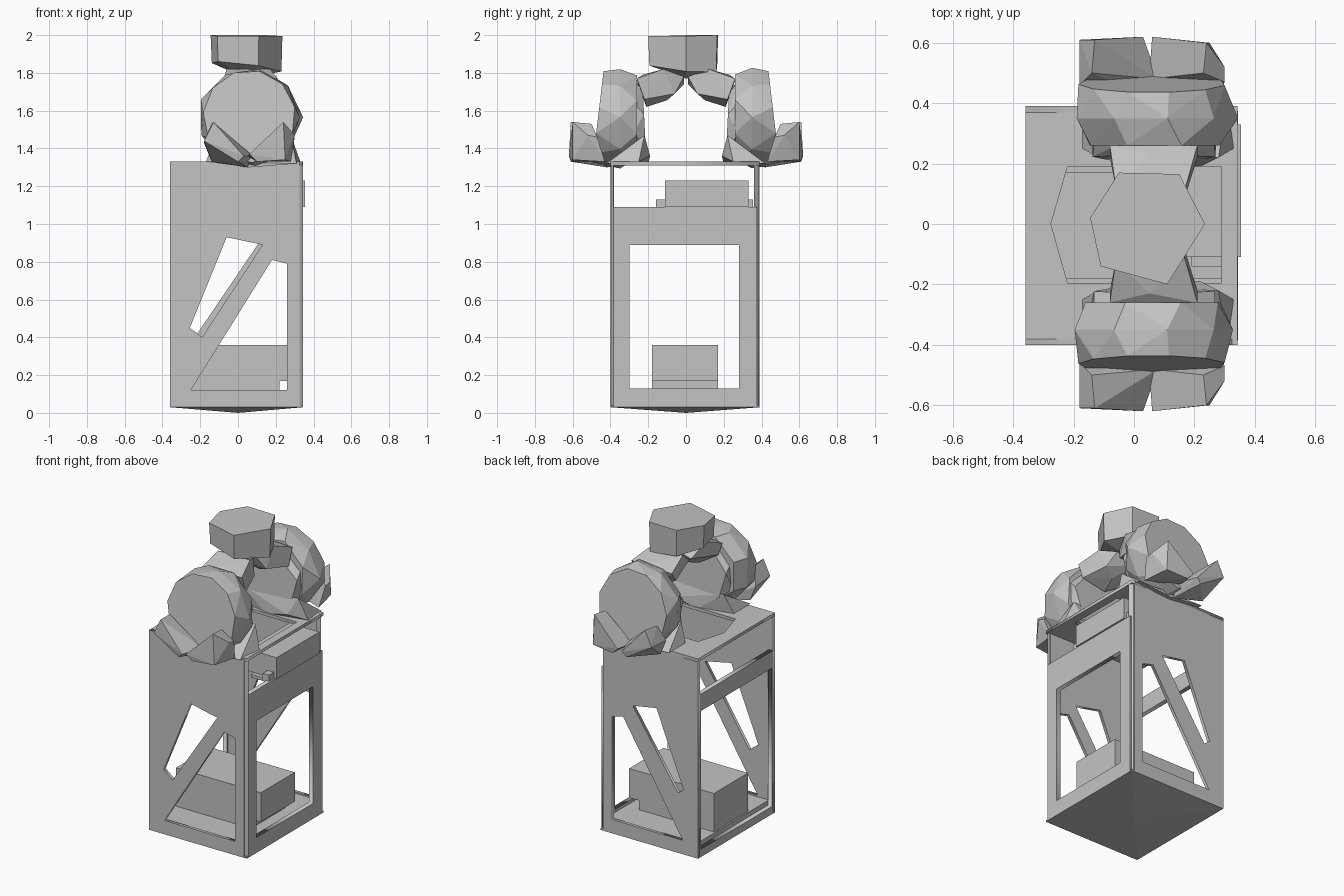
import bpy, bmesh, math, random

random.seed(4)
if "Cube" in bpy.data.objects:
    bpy.data.objects.remove(bpy.data.objects["Cube"])

grey = bpy.data.materials.new("plain grey")
grey.use_nodes = True
grey.diffuse_color = (0.55, 0.55, 0.55, 1)
grey.node_tree.nodes["Principled BSDF"].inputs["Base Color"].default_value = (0.55, 0.55, 0.55, 1)


def add(name, mesh):
    ob = bpy.data.objects.new(name, mesh)
    bpy.context.collection.objects.link(ob)
    mesh.materials.clear()
    mesh.materials.append(grey)
    return ob


def hull(name, points):
    """Convex solid around a few points."""
    bm = bmesh.new()
    for p in points:
        bm.verts.new(p)
    res = bmesh.ops.convex_hull(bm, input=bm.verts)
    loose = [v for v in res["geom_interior"] if isinstance(v, bmesh.types.BMVert)]
    bmesh.ops.delete(bm, geom=loose, context='VERTS')
    bmesh.ops.dissolve_limit(bm, angle_limit=0.03, verts=bm.verts, edges=bm.edges)
    bmesh.ops.recalc_face_normals(bm, faces=bm.faces)
    mesh = bpy.data.meshes.new(name)
    bm.to_mesh(mesh)
    bm.free()
    return add(name, mesh)


def box(name, x, y, z):
    return hull(name, [(a, b, c) for a in x for b in y for c in z])


def rect(a0, a1, b0, b1):
    return [(a0, b0), (a1, b0), (a1, b1), (a0, b1)]


def panel(name, outlines, thick, loc, rot):
    """Flat sheet: first outline is the rim, the others are openings."""
    cu = bpy.data.curves.new(name, 'CURVE')
    cu.dimensions = '2D'
    cu.fill_mode = 'BOTH'
    cu.extrude = thick / 2
    for pts in outlines:
        sp = cu.splines.new('POLY')
        sp.points.add(len(pts) - 1)
        for p, co in zip(sp.points, pts):
            p.co = (*co, 0, 1)
        sp.use_cyclic_u = True
    tmp = bpy.data.objects.new(name, cu)
    bpy.context.collection.objects.link(tmp)
    deps = bpy.context.evaluated_depsgraph_get()
    mesh = bpy.data.meshes.new_from_object(tmp.evaluated_get(deps))
    bpy.data.objects.remove(tmp)
    ob = add(name, mesh)
    ob.location, ob.rotation_euler = loc, rot
    return ob


def ring(cx, y, cz, r, n, turn=0.0, tilt=0.0, jitter=0.0):
    """Upright polygon facing along y."""
    pts = []
    for i in range(n):
        a = math.tau * i / n + turn
        q = r + random.uniform(-jitter, jitter)
        dz = q * math.sin(a)
        pts.append((cx + q * math.cos(a), y + tilt * dz, cz + dz))
    return pts


# Front and back sheets with slanted windows
q = math.pi / 2
slots = {"front_sheet": [(-0.06, 0.93), (0.13, 0.89), (-0.19, 0.40), (-0.255, 0.45)],
         "back_sheet": [(-0.06, 0.93), (0.11, 0.90), (-0.215, 0.42), (-0.255, 0.45)]}
corner = [(-0.25, 0.12), (0.26, 0.12), (0.26, 0.79), (0.18, 0.81)]
for (name, slot), y in zip(slots.items(), (-0.39, 0.38)):
    panel(name, [rect(-0.36, 0.325, 0.03, 1.33), slot, corner], 0.02, (0, y, 0), (q, 0, 0))

# Side sheets: tall window on the left, slim frame on the right
for name, x, hole in (("left_side_sheet", 0.329, rect(-0.30, 0.28, 0.13, 0.89)),
                      ("right_side_frame", -0.345, rect(-0.37, 0.36, 0.08, 0.98))):
    panel(name, [rect(-0.385, 0.375, 0.03, 1.09), hole], 0.03, (x, 0, 0), (q, 0, q))

# Bevelled corner strips
for name, y0, y1 in (("front_corner", -0.40, -0.385), ("back_corner", 0.39, 0.36)):
    hull(name, [(x, y, z) for z in (0.03, 1.33)
                for x, y in ((0.31, y0), (0.32, y0), (0.344, y1), (0.31, y1))])

# Top sheet with opening
panel("top_sheet", [rect(-0.36, 0.342, -0.40, 0.39),
                    [(-0.22, 0.19), (-0.275, 0), (-0.22, -0.195), (0.29, -0.195), (0.29, 0.19)]],
      0.02, (0, 0, 1.32), (0, 0, 0))

# Floor with a shallow pointed underside
hull("floor", [(x, y, z) for x in (-0.36, 0.343) for y in (-0.40, 0.39) for z in (0.03, 0.04)]
     + [(0, 0, 0)])
box("floor_tray", (-0.33, 0.315), (-0.38, 0.37), (0.04, 0.11))

# Boxes inside
box("lower_box", (-0.32, 0.29), (-0.18, 0.17), (0.17, 0.36))
box("lower_box_foot", (-0.32, 0.22), (-0.18, 0.17), (0.11, 0.17))
box("upper_box", (0.14, 0.355), (-0.11, 0.33), (1.09, 1.23))
box("shelf", (0.19, 0.335), (-0.14, 0.35), (1.07, 1.09))
box("shelf_clip_front", (0.29, 0.335), (-0.16, -0.11), (1.08, 1.13))
box("shelf_clip_back", (0.29, 0.335), (0.33, 0.355), (1.08, 1.13))

# Faceted masses on front and back
for side, s in (("front", -1), ("back", 1)):
    def flip(pts):
        return [(x, s * y, z) for x, y, z in pts]

    hull(side + "_disc", flip(ring(0.06, 0.465, 1.57, 0.245, 11, 0.2, -0.12)
                              + ring(0.065, 0.35, 1.565, 0.268, 9, 0.0, 0, 0.012)
                              + ring(0.065, 0.26, 1.565, 0.235, 8, 0.4, 0, 0.012)))
    hull(side + "_inner_rock", flip(ring(0.065, 0.28, 1.56, 0.22, 8, 0.4, 0, 0.01)
                                    + ring(0.065, 0.22, 1.54, 0.19, 7, 0.2, 0.05, 0.02)))
    hull(side + "_foot_rock", flip([(-0.17, 0.25, 1.33), (0.33, 0.25, 1.33), (0.31, 0.42, 1.32),
                                    (-0.17, 0.42, 1.33), (0.06, 0.2, 1.32), (0.22, 0.19, 1.36),
                                    (-0.12, 0.22, 1.45), (0.28, 0.22, 1.47), (0.06, 0.42, 1.3)]))
    # Cradle leaves under the disc
    hull(side + "_right_leaf", flip([(-0.18, 0.46, 1.43), (-0.18, 0.61, 1.44), (-0.13, 0.61, 1.54),
                                     (-0.14, 0.50, 1.53), (0.03, 0.62, 1.36), (0.08, 0.48, 1.36),
                                     (0.0, 0.61, 1.33), (-0.14, 0.46, 1.33), (0.05, 0.42, 1.3)]))
    hull(side + "_left_leaf", flip([(0.30, 0.47, 1.46), (0.30, 0.52, 1.47), (0.24, 0.60, 1.54),
                                    (0.23, 0.50, 1.53), (0.06, 0.62, 1.37), (0.05, 0.48, 1.36),
                                    (0.10, 0.61, 1.33), (0.25, 0.60, 1.34), (0.28, 0.43, 1.33)]))
    # Arm up to the head
    hull(side + "_arm", flip([(-0.08, 0.26, 1.76), (0.21, 0.26, 1.77), (-0.08, 0.22, 1.70),
                              (0.21, 0.22, 1.66), (0.05, 0.21, 1.62), (0.08, 0.10, 1.655),
                              (0.16, 0.06, 1.69), (-0.03, 0.01, 1.74), (0.12, 0.01, 1.78),
                              (-0.06, 0.12, 1.82), (0.17, 0.12, 1.82), (0.05, 0.23, 1.79)]))

# Head block
crown = [(-0.145, 0.02), (-0.05, 0.17), (0.15, 0.165), (0.235, 0.0), (0.11, -0.2), (-0.11, -0.14)]
hull("head", [(x, y, 1.995 + 0.005 * (y > 0)) for x, y in crown]
     + [(x * 0.97 + 0.002, y * 0.97, 1.83 - 0.12 * (x - 0.05) - 0.08 * y) for x, y in crown]
     + [(0.05, 0, 1.77)])
